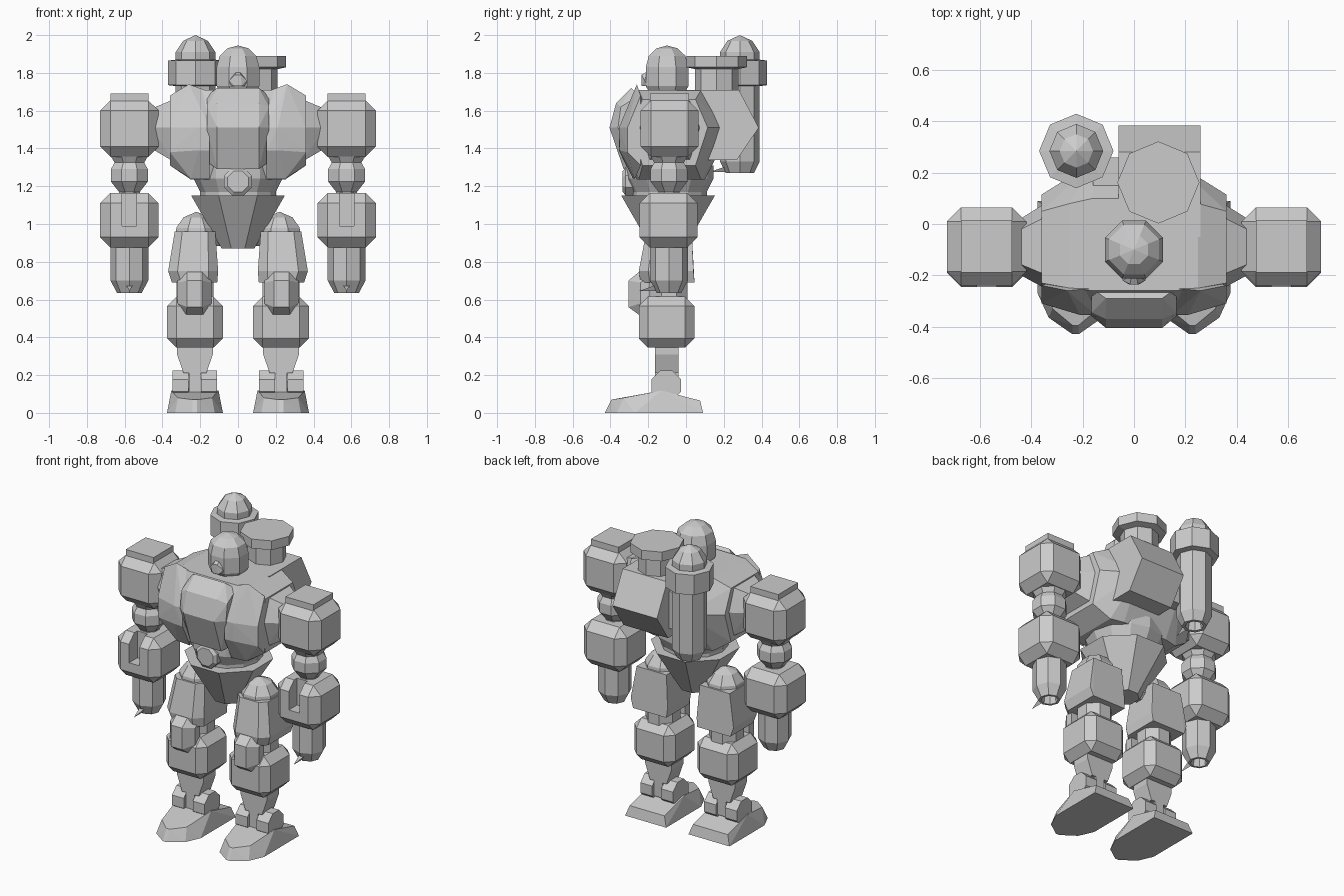
import bpy, bmesh, math
from mathutils import Vector, Matrix

CY = -0.09  # depth of the limb centre line


def finish(bm, name, mirror=False):
    bmesh.ops.recalc_face_normals(bm, faces=bm.faces[:])
    me = bpy.data.meshes.new(name)
    bm.to_mesh(me)
    bm.free()
    ob = bpy.data.objects.new(name, me)
    bpy.context.collection.objects.link(ob)
    if mirror:
        ob.modifiers.new("mirror", 'MIRROR').use_mirror_merge = False
    return ob


def hull(name, pts, mirror=False):
    bm = bmesh.new()
    for p in pts:
        bm.verts.new(p)
    bmesh.ops.convex_hull(bm, input=bm.verts[:])
    loose = [v for v in bm.verts if not v.link_faces]
    bmesh.ops.delete(bm, geom=loose, context='VERTS')
    bmesh.ops.dissolve_limit(bm, angle_limit=0.03, verts=bm.verts[:], edges=bm.edges[:])
    return finish(bm, name, mirror)


def block(name, x, y, z, chamfer=0.0, mirror=False):
    bm = bmesh.new()
    bmesh.ops.create_cube(bm, size=1)
    for v in bm.verts:
        v.co = Vector([(a + b) / 2 + c * (b - a) for (a, b), c in zip((x, y, z), v.co)])
    if chamfer:
        bmesh.ops.bevel(bm, geom=bm.edges[:], offset=chamfer, segments=1, affect='EDGES')
    return finish(bm, name, mirror)


def lathe(name, centre, profile, n=8, turn=0.0, axis='Z', mirror=False):
    """Stack of n-sided rings given as (height, radius)."""
    bm = bmesh.new()
    rings = []
    for h, r in profile:
        rings.append([bm.verts.new((r * math.cos(turn + i * math.tau / n),
                                    r * math.sin(turn + i * math.tau / n), h)) for i in range(n)])
    for a, b in zip(rings, rings[1:]):
        for i in range(n):
            j = (i + 1) % n
            bm.faces.new((a[i], a[j], b[j], b[i]))
    bm.faces.new(rings[0])
    bm.faces.new(rings[-1])
    bmesh.ops.remove_doubles(bm, verts=bm.verts[:], dist=1e-5)
    rot = {'Z': Matrix(), 'X': Matrix.Rotation(math.pi / 2, 4, 'Y'),
           'Y': Matrix.Rotation(math.pi / 2, 4, 'X')}[axis]
    bm.transform(Matrix.Translation(centre) @ rot)
    return finish(bm, name, mirror)


def both(pts):
    return [(s * x, y, z) for x, y, z in pts for s in (-1, 1)]


E = math.pi / 8


def hexagon(x, y0, y1, f0, f1, z0, z1):
    return [(x, y0, 1.51), (x, y1, 1.51), (x, f0, z0), (x, f1, z0), (x, f0, z1), (x, f1, z1)]


# Torso: hexagonal sections, then a stepped collar at each shoulder
hull("torso", both(hexagon(0.16, -0.35, 0.24, -0.26, 0.10, 1.235, 1.71)
                   + hexagon(0.25, -0.335, 0.18, -0.25, 0.08, 1.235, 1.71)
                   + hexagon(0.36, -0.29, 0.115, -0.23, 0.05, 1.31, 1.66)))
hull("shoulder_collar", hexagon(0.34, -0.255, 0.085, -0.2, 0.03, 1.33, 1.66)
     + hexagon(0.46, -0.19, 0.01, -0.15, -0.03, 1.40, 1.61), True)
hull("breast_plate", [(0.15, -0.25, 1.70), (0.26, -0.26, 1.74), (0.36, -0.24, 1.68),
                      (0.15, -0.355, 1.51), (0.21, -0.355, 1.51), (0.36, -0.31, 1.51),
                      (0.15, -0.355, 1.39), (0.21, -0.35, 1.39), (0.36, -0.31, 1.38),
                      (0.15, -0.28, 1.24), (0.25, -0.27, 1.24), (0.36, -0.24, 1.31),
                      (0.2, -0.18, 1.5)], True)
hull("chest_plate", both([
    (0.11, -0.29, 1.72), (0.165, -0.25, 1.68), (0.11, -0.37, 1.64), (0.11, -0.405, 1.51),
    (0.165, -0.345, 1.62), (0.165, -0.36, 1.51), (0.11, -0.33, 1.29), (0.165, -0.28, 1.33),
    (0.1, -0.2, 1.5)]))

# Waist and pelvis
lathe("waist", (0, -0.09, 0), [(1.13, 0.2), (1.17, 0.2), (1.24, 0.235), (1.31, 0.235)], 12)
lathe("pelvis", (0, -0.095, 0), [(0.87, 0.094), (1.15, 0.268)], 8, E)
lathe("belly_cap", (0, -0.2, 1.225), [(0, 0.08), (0.12, 0.08), (0.135, 0.06)], 8, E, 'Y')

# Head
lathe("head", (0, -0.10, 0), [(1.66, 0.1), (1.71, 0.11), (1.73, 0.122), (1.83, 0.122),
                              (1.89, 0.105), (1.93, 0.06), (1.945, 0)], 8, E)
hull("face_guard", both([(0.045, -0.2, 1.73), (0.045, -0.22, 1.76), (0.02, -0.235, 1.73),
                         (0.015, -0.235, 1.79), (0.01, -0.2, 1.81)]))

# Backpack with disc turret
prof = [(-0.05, 1.71), (0.28, 1.71), (0.385, 1.51), (0.27, 1.34), (-0.05, 1.34)]
hull("backpack", [(x, y, z) for x in (-0.06, 0.26) for y, z in prof])
lathe("turret", (0.095, 0.162, 0), [(1.68, 0.115), (1.82, 0.115), (1.83, 0.16), (1.89, 0.16)])

# Launcher tube and its bracket
lathe("launcher", (-0.225, 0.285, 0), [(1.34, 0.04), (1.27, 0.055), (1.27, 0.075), (1.33, 0.105),
                                       (1.73, 0.105), (1.735, 0.145), (1.865, 0.145), (1.87, 0.105),
                                       (1.91, 0.105), (1.97, 0.065), (2.0, 0)])
block("launcher_bracket", (-0.16, -0.04), (0.15, 0.26), (1.4, 1.64))


def spike(name, x, y, z, mirror):
    hull(name, [(x, y - 0.16, z), (x - 0.02, y - 0.06, z + 0.035),
                (x + 0.02, y - 0.06, z + 0.035), (x, y - 0.06, z)], mirror)


spike("launcher_spike", -0.225, 0.285, 1.275, False)

# Arms
block("shoulder", (0.42, 0.73), (-0.24, 0.065), (1.355, 1.655), 0.055, True)
block("shoulder_cap", (0.475, 0.675), (-0.19, 0.015), (1.64, 1.69), 0, True)
lathe("upper_arm", (0.575, CY, 0), [(1.15, 0.06), (1.17, 0.06), (1.225, 0.106), (1.29, 0.106),
                                    (1.325, 0.085), (1.365, 0.11)], 8, E, 'Z', True)
forearm = block("forearm", (0.42, 0.73), (-0.245, 0.06), (0.875, 1.165), 0.055)
cutter = block("forearm_slot", (0.537, 0.613), (-0.4, -0.16), (0.99, 1.4))
cutter.hide_render = True
cutter.hide_viewport = True
cut = forearm.modifiers.new("slot", 'BOOLEAN')
cut.object = cutter
cut.operation = 'DIFFERENCE'
cut.solver = 'EXACT'
forearm.modifiers.new("mirror", 'MIRROR').use_mirror_merge = False
lathe("hand_tube", (0.575, CY, 0), [(0.71, 0.04), (0.635, 0.05), (0.635, 0.065), (0.70, 0.1),
                                    (0.92, 0.1)], 8, 0, 'Z', True)
spike("hand_spike", 0.575, CY, 0.645, True)

# Legs
LX = 0.228
lathe("hip", (0.22, CY, 0), [(0.86, 0.1), (0.93, 0.12), (0.98, 0.115), (1.035, 0.075), (1.065, 0)],
      8, E, 'Z', True)
lathe("hip_axle", (0.04, CY, 0.94), [(0, 0.06), (0.16, 0.06)], 8, E, 'X', True)
hull("thigh", [(x, y, z) for z, x0, x1, y0, y1, c in (
    (0.96, 0.12, 0.335, -0.21, 0.03, 0.04), (0.75, 0.105, 0.37, -0.25, 0.04, 0.05),
    (0.69, 0.11, 0.35, -0.24, 0.045, 0.05))
    for x, y in ((x0 + c, y0), (x1 - c, y0), (x0, y0 + c), (x1, y0 + c), (x0, y1), (x1, y1))], True)
lathe("knee", (LX, CY, 0), [(0.55, 0.105), (0.72, 0.105)], 8, E, 'Z', True)
hull("knee_cap", [(0.23 + s * x, y, z) for s in (-1, 1) for x, y, z in (
    (0.09, -0.19, 0.72), (0.09, -0.19, 0.57), (0.04, -0.25, 0.745), (0.09, -0.24, 0.69),
    (0.09, -0.24, 0.58), (0.04, -0.305, 0.70), (0.04, -0.305, 0.56), (0.045, -0.25, 0.52))], True)
block("shin", (0.08, 0.375), (-0.25, 0.045), (0.345, 0.615), 0.05, True)
hull("shank", [(LX + s * x, y, z) for s in (-1, 1) for y in (-0.165, -0.04)
               for x, z in ((0.095, 0.36), (0.095, 0.31), (0.06, 0.21))], True)
block("shank_tongue", (LX - 0.032, LX + 0.032), (-0.165, -0.04), (0.11, 0.24), 0, True)
for side, x in (("inner", 0.112), ("outer", 0.262)):
    lathe("ankle_disc_" + side, (x, -0.105, 0.145), [(0, 0.085), (0.085, 0.085)], 8, E, 'X', True)
lathe("ankle_pin", (0.15, -0.105, 0.165), [(0, 0.05), (0.15, 0.05)], 8, 0, 'X', True)

# Feet with pointed toes
hull("foot", [(LX + s * x, y, z) for s in (-1, 1) for x, y, z in (
    (0.012, -0.43, 0), (0.105, -0.365, 0), (0.148, -0.27, 0), (0.148, 0.09, 0),
    (0.012, -0.395, 0.07), (0.09, -0.33, 0.08), (0.125, -0.13, 0.118), (0.125, 0.075, 0.065))], True)
